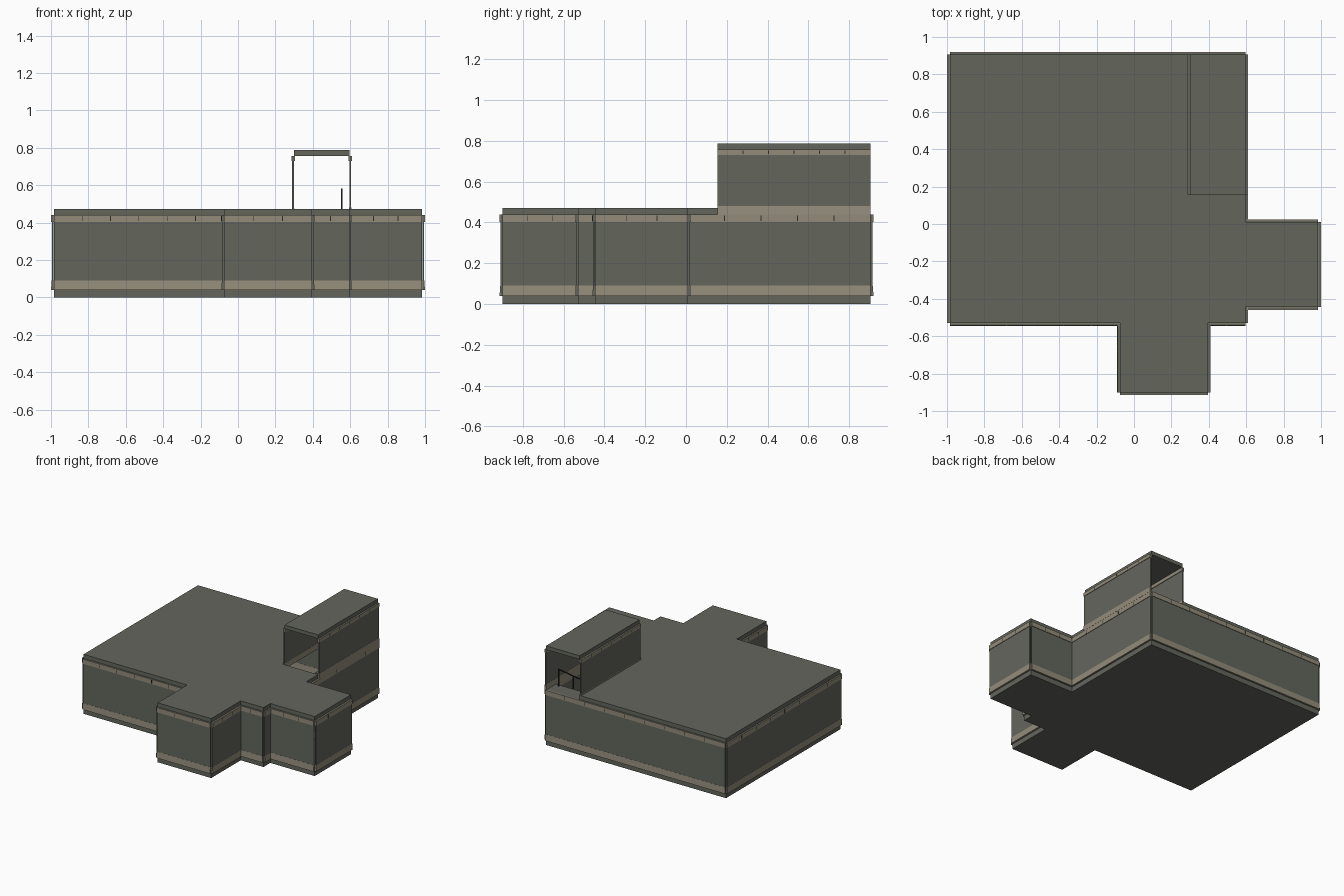
import bpy, bmesh, math
from mathutils import Vector

cube = bpy.data.objects.get("Cube")
if cube:
    bpy.data.objects.remove(cube)


def material(name, rgb):
    m = bpy.data.materials.new(name)
    m.use_nodes = True
    m.diffuse_color = (*rgb, 1)
    m.node_tree.nodes["Principled BSDF"].inputs["Base Color"].default_value = (*rgb, 1)
    return m


GREY = material("grey green concrete", (0.125, 0.133, 0.108))
BEIGE = material("beige trim", (0.29, 0.26, 0.195))
DARK = material("dark metal", (0.025, 0.026, 0.022))


def extrude(name, points, direction, mat):
    """Solid made by sweeping a flat outline along a direction."""
    bm = bmesh.new()
    face = bm.faces.new([bm.verts.new(p) for p in points])
    new = bmesh.ops.extrude_face_region(bm, geom=[face])["geom"]
    bmesh.ops.translate(bm, vec=direction,
                        verts=[g for g in new if isinstance(g, bmesh.types.BMVert)])
    bmesh.ops.recalc_face_normals(bm, faces=bm.faces)
    mesh = bpy.data.meshes.new(name)
    bm.to_mesh(mesh)
    bm.free()
    mesh.materials.append(mat)
    ob = bpy.data.objects.new(name, mesh)
    bpy.context.collection.objects.link(ob)
    return ob


def slab(name, outline, low, high, mat=GREY):
    return extrude(name, [(x, y, low) for x, y in outline], (0, 0, high - low), mat)


def box(name, x0, x1, y0, y1, z0, z1, mat):
    return slab(name, [(x0, y0), (x1, y0), (x1, y1), (x0, y1)], z0, z1, mat)


def wall(name, start, end, low, high, base, top, panels):
    """Wall panel with a tapered base trim, a top trim and dark joints."""
    a, b = Vector((*start, 0)), Vector((*end, 0))
    run = b - a
    along = run.normalized()
    out = Vector((along.y, -along.x, 0))

    def strip(part, section, mat, origin=a, sweep=run):
        pts = [origin + out * d + Vector((0, 0, z)) for d, z in section]
        extrude(name + part, pts, sweep, mat)

    def rect(d0, d1, z0, z1):
        return [(d0, z0), (d1, z0), (d1, z1), (d0, z1)]

    strip("_panel", rect(0.001, 0.01, low, high), GREY)
    strip("_base_trim", [(-0.004, low), (0.015, low), (0.011, low + base), (0, low + base)], BEIGE)
    strip("_top_trim", rect(-0.004, 0.014, high - top, high), BEIGE)
    for i in range(1, panels):
        strip("_joint", rect(0.012, 0.015, high - top + 0.005, high - 0.005), DARK,
              a + run * (i / panels) - along * 0.002, along * 0.004)


# Floor plan, counterclockwise from the back left corner
PLAN = [(-0.985, 0.905), (-0.985, -0.53), (-0.075, -0.53), (-0.075, -0.9),
        (0.395, -0.9), (0.395, -0.53), (0.595, -0.53), (0.595, -0.445),
        (0.985, -0.445), (0.985, 0.01), (0.595, 0.01), (0.595, 0.905)]
slab("floor", PLAN, 0, 0.04)

# Ceiling, open above the stairs
X0, X1, Y0, Y1 = 0.3, 0.595, 0.155, 0.905
slab("ceiling", PLAN[:-1] + [(X1, Y0), (X0, Y0), (X0, Y1)], 0.44, 0.472)

# Outer walls
for i, p in enumerate(PLAN):
    q = PLAN[(i + 1) % len(PLAN)]
    length = math.dist(p, q)
    wall("outer_wall", p, q, 0.04, 0.44, 0.05, 0.037, math.ceil(length / 0.18))

# Stair entrance passage, open at both ends
wall("passage_wall_left", (X1, Y0), (X1, Y1), 0.44, 0.757, 0.042, 0.027, 6)
wall("passage_wall_right", (X0, Y1), (X0, Y0), 0.44, 0.757, 0.042, 0.027, 6)
box("passage_roof", X0, X1, Y0, Y1, 0.757, 0.787, GREY)

# Stairs going down from the back entrance
STEPS = 14
for i in range(STEPS):
    y = 0.83 - i * 0.043
    z = 0.44 - i * 0.029
    box("stair_step", X0 + 0.005, X1 - 0.005, y - 0.043, y, z - 0.06, z, GREY)
box("stair_landing", X0 + 0.005, X1 - 0.005, 0.83, Y1, 0.40, 0.44, GREY)

# Sloping handrail and its posts
RAIL_X, RAIL_W = 0.55, 0.008
rail = [(0.81, 0.572), (0.81, 0.582), (0.25, 0.204), (0.25, 0.194)]
extrude("handrail", [(RAIL_X, y, z) for y, z in rail], (RAIL_W, 0, 0), DARK)
for i in range(4):
    y = 0.806 - i * 0.183
    top = 0.574 - (0.81 - y) * 0.675
    box("rail_post", RAIL_X, RAIL_X + RAIL_W, y - 0.004, y + 0.004, top - 0.15, top, DARK)
